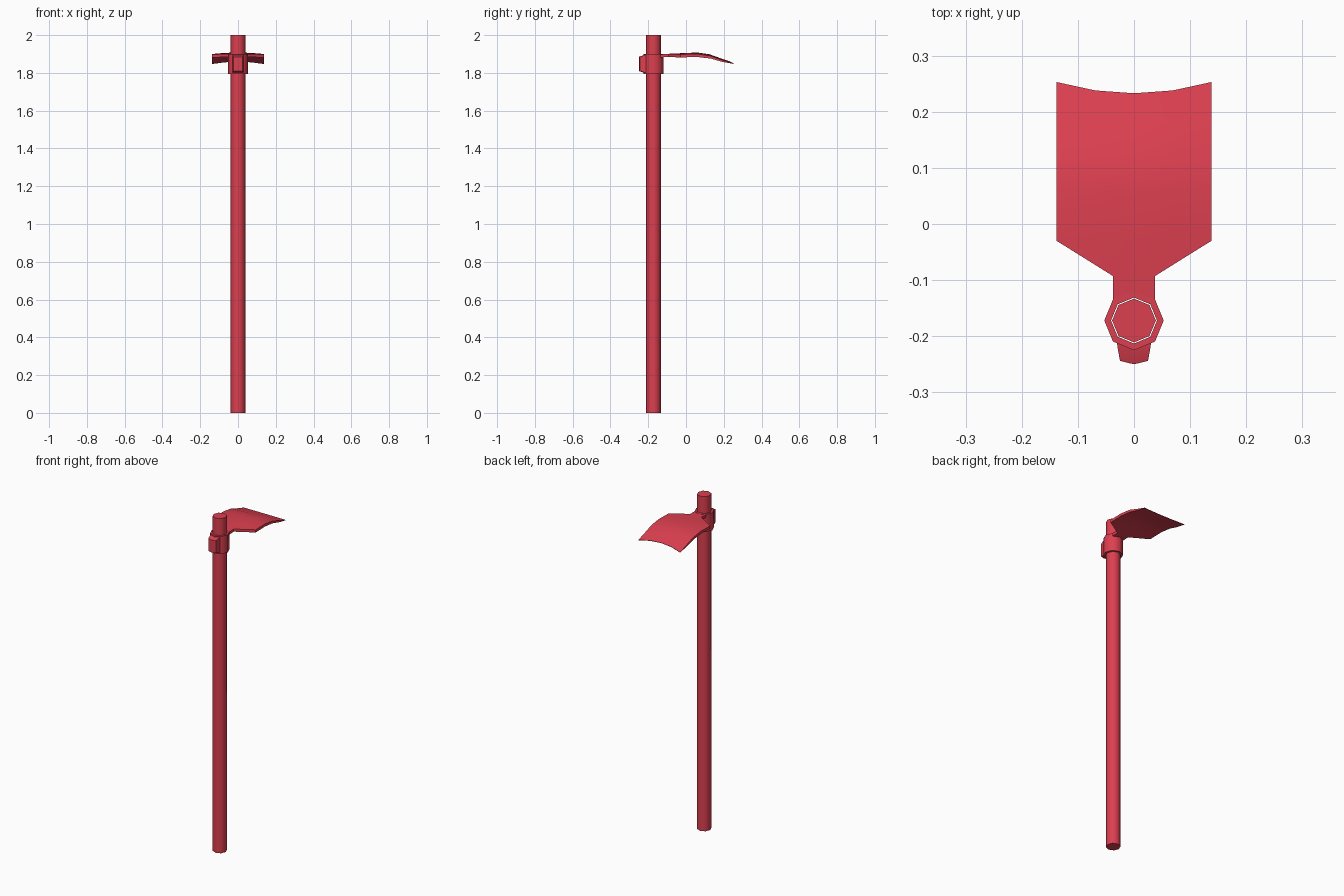
import bpy, bmesh
from math import cos, sin, pi, radians

if "Cube" in bpy.data.objects:
    bpy.data.objects.remove(bpy.data.objects["Cube"])

mat = bpy.data.materials.new("red")
mat.diffuse_color = (0.72, 0.05, 0.08, 1)
mat.use_nodes = True
mat.node_tree.nodes["Principled BSDF"].inputs["Base Color"].default_value = mat.diffuse_color
CY = -0.172  # handle axis


def loft(name, rings, capped=True, smooth=50):
    """Skin closed rings; cap the ends, or join last ring to first."""
    bm = bmesh.new()
    vs = [[bm.verts.new(p) for p in r] for r in rings]
    n = len(vs[0])
    pairs = list(zip(vs, vs[1:]))
    if not capped:
        pairs.append((vs[-1], vs[0]))
    for a, b in pairs:
        for i in range(n):
            j = (i + 1) % n
            bm.faces.new((a[i], a[j], b[j], b[i]))
    if capped:
        bm.faces.new(vs[0])
        bm.faces.new(vs[-1])
    bmesh.ops.recalc_face_normals(bm, faces=bm.faces)
    me = bpy.data.meshes.new(name)
    bm.to_mesh(me)
    bm.free()
    ob = bpy.data.objects.new(name, me)
    bpy.context.collection.objects.link(ob)
    me.materials.append(mat)
    bpy.context.view_layer.objects.active = ob
    ob.select_set(True)
    bpy.ops.object.shade_smooth_by_angle(angle=radians(smooth))
    ob.select_set(False)
    return ob


def octagon(r, z):
    return [(r * cos(i * pi / 4), CY + r * sin(i * pi / 4), z) for i in range(8)]


# handle
loft("handle", [octagon(0.039, 0), octagon(0.039, 2)])

# collar ring around the handle
loft("collar", [octagon(0.053, 1.795), octagon(0.053, 1.9),
                octagon(0.041, 1.9), octagon(0.041, 1.795)], capped=False)


# lug on the front of the collar, tapered outwards
def lug_ring(y, w, z0, z1, nose):
    top = [(-w, y, z1), (0, y - nose, z1), (w, y, z1)]
    return top + [(x, yy, z0) for x, yy, _ in reversed(top)]


loft("lug", [lug_ring(-0.208, 0.031, 1.8, 1.895, 0.01),
             lug_ring(-0.222, 0.029, 1.803, 1.893, 0.006),
             lug_ring(-0.244, 0.025, 1.81, 1.885, 0.006)], smooth=30)

# arched blade: y at edge, y shift at centre, half width, top z, arch drop, thickness
stations = [
    (-0.137, 0.014, 0.037, 1.899, 0.001, 0.016),
    (-0.093, 0, 0.037, 1.901, 0.001, 0.016),
    (-0.030, 0, 0.138, 1.904, 0.006, 0.016),
    (0.060, 0, 0.138, 1.908, 0.008, 0.016),
    (0.130, -0.007, 0.138, 1.899, 0.009, 0.014),
    (0.190, -0.014, 0.138, 1.880, 0.011, 0.010),
    (0.253, -0.020, 0.138, 1.861, 0.012, 0.002),
]
rings = []
for y, shift, w, z, drop, th in stations:
    top = [(w * t, y + shift * (1 - t * t), z - drop * t * t)
           for t in (-1, -0.5, 0, 0.5, 1)]
    rings.append(top + [(a, b, c - th) for a, b, c in reversed(top)])
loft("blade", rings, smooth=35)
